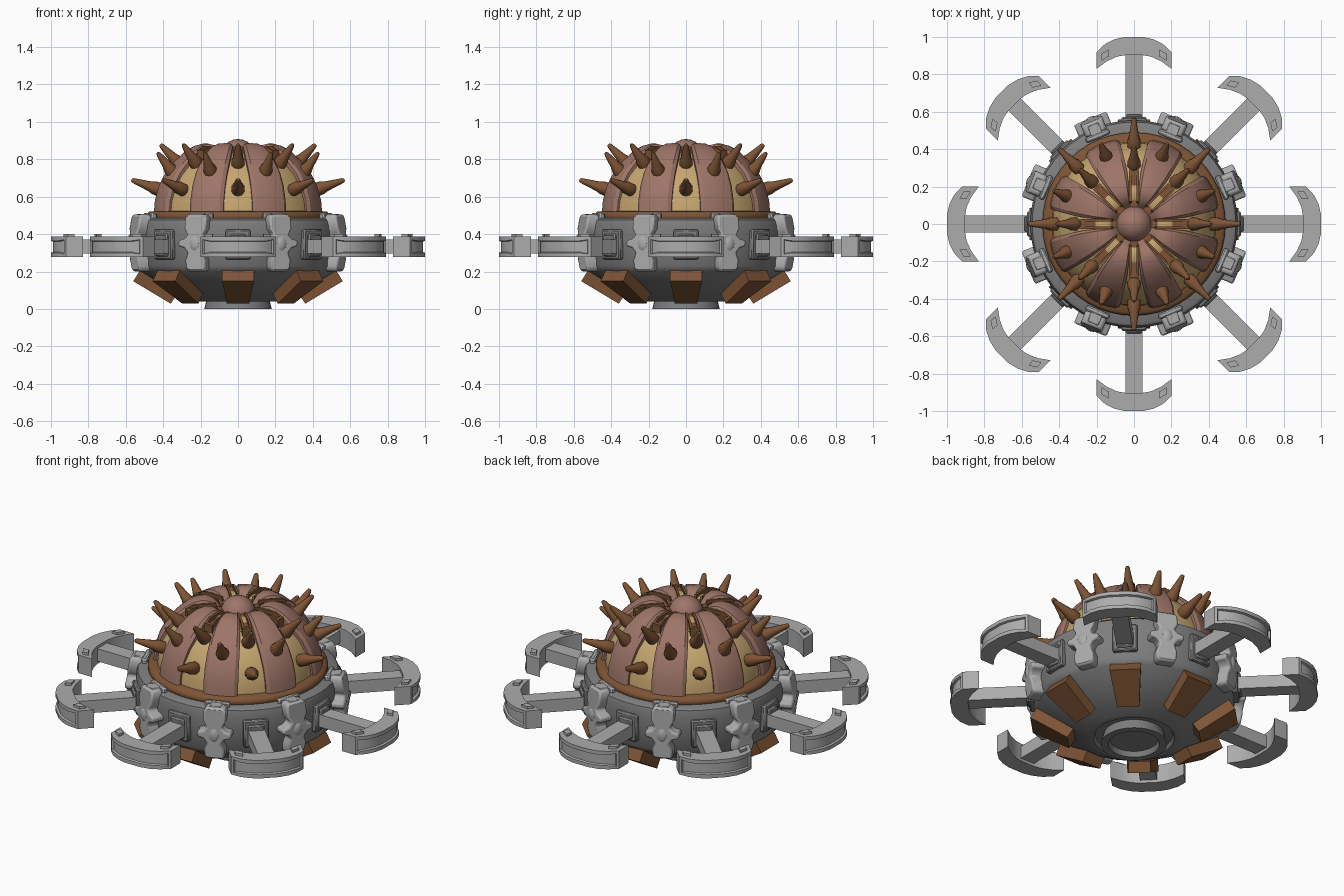
import bpy, bmesh, math
from mathutils import Matrix, Vector

if "Cube" in bpy.data.objects:
    bpy.data.objects.remove(bpy.data.objects["Cube"])


def material(name, r, g, b):
    m = bpy.data.materials.new(name)
    lin = lambda c: ((c / 255 + 0.055) / 1.055) ** 2.4
    m.diffuse_color = (lin(r), lin(g), lin(b), 1)
    m.use_nodes = True
    m.node_tree.nodes["Principled BSDF"].inputs["Base Color"].default_value = m.diffuse_color
    return m


DARK = material("dark grey metal", 126, 126, 126)
LIGHT = material("light grey metal", 172, 172, 172)
BROWN = material("brown", 126, 84, 53)
PINK = material("dusty pink brown", 158, 117, 104)
TAN = material("tan", 198, 166, 112)


def finish(name, bm, mat, angle=35):
    """Turn a bmesh into a named, coloured object with sharp edges kept."""
    bmesh.ops.recalc_face_normals(bm, faces=bm.faces[:])
    me = bpy.data.meshes.new(name)
    bm.to_mesh(me)
    bm.free()
    me.materials.append(mat)
    ob = bpy.data.objects.new(name, me)
    bpy.context.collection.objects.link(ob)
    bpy.ops.object.select_all(action='DESELECT')
    ob.select_set(True)
    bpy.context.view_layer.objects.active = ob
    bpy.ops.object.shade_smooth_by_angle(angle=math.radians(angle))
    return ob


def ring_copies(ob, offset=0.0, count=8):
    """Repeat a part built along +x around the z axis."""
    base = ob.name
    for i in range(count):
        o = ob if i == 0 else ob.copy()
        if i:
            bpy.context.collection.objects.link(o)
        o.name = f"{base}_{i + 1}"
        o.rotation_euler.z = math.radians(offset + i * 360 / count)


def lathe(name, profile, mat, steps=48, angle=35):
    bm = bmesh.new()
    vs = [bm.verts.new((r, 0, z)) for r, z in profile]
    es = [bm.edges.new(p) for p in zip(vs, vs[1:])]
    bmesh.ops.spin(bm, geom=vs + es, cent=(0, 0, 0), axis=(0, 0, 1),
                   angle=math.tau, steps=steps)
    bmesh.ops.remove_doubles(bm, verts=bm.verts[:], dist=1e-4)
    return finish(name, bm, mat, angle)


def prism(bm, points, direction):
    """Extrude a flat outline along a direction."""
    f = bm.faces.new([bm.verts.new(p) for p in points])
    res = bmesh.ops.extrude_face_region(bm, geom=[f], use_keep_orig=True)
    vs = [g for g in res["geom"] if isinstance(g, bmesh.types.BMVert)]
    bmesh.ops.translate(bm, verts=vs, vec=Vector(direction))


def box(bm, x0, x1, hw, z0, z1, hw1=None):
    """Box along x, half width hw at x0 and hw1 at x1."""
    h = hw if hw1 is None else hw1
    prism(bm, [(x0, -hw, z0), (x1, -h, z0), (x1, h, z0), (x0, hw, z0)], (0, 0, z1 - z0))


def bevel(ob, width, segments=1):
    m = ob.modifiers.new("bevel", 'BEVEL')
    m.width, m.segments, m.limit_method = width, segments, 'ANGLE'
    m.angle_limit = math.radians(40)


# Base body with foot and hollow underside
lathe("base_body", [(0, .03), (.13, .03), (.14, 0), (.18, 0), (.165, .06), (.21, .06),
                    (.22, .04), (.25, .04), (.525, .2), (.545, .23), (.555, .44),
                    (.545, .475), (.53, .485), (.40, .485)], DARK)
# Brown band under the dome
lathe("dome_band", [(.42, .47), (.475, .47), (.49, .485), (.49, .505), (.475, .52), (.42, .525)],
      BROWN, angle=60)

# Dome core (tan) and its eight raised petals share one profile
DOME = [(.462, .50), (.455, .58), (.432, .66), (.395, .73), (.345, .79), (.29, .84),
        (.24, .87), (.19, .883), (.15, .875), (.115, .85), (.09, .81)]
lathe("dome_core", [(r - .022, z - .028 * min(1, i / 5)) for i, (r, z) in enumerate(DOME)]
      + [(0, .78)], TAN, 48, 50)

HALF = [12.5, 12.6, 13, 13.6, 14.4, 15, 15, 14.5, 13.5, 12, 10]
SECTION = [(-1, -.035), (-1, -.012), (-.8, 0), (-.4, .002), (0, .003), (.4, .002),
           (.8, 0), (1, -.012), (1, -.035)]
bm = bmesh.new()
rows = []
for i, (r, z) in enumerate(DOME):
    a, b = DOME[max(i - 1, 0)], DOME[min(i + 1, len(DOME) - 1)]
    n = Vector((b[1] - a[1], a[0] - b[0])).normalized()
    row = []
    for u, off in SECTION:
        t = math.radians(HALF[i] * u)
        rr = r + n.x * off
        row.append(bm.verts.new((rr * math.cos(t), rr * math.sin(t), z + n.y * off)))
    rows.append(row)
for p, q in zip(rows, rows[1:]):
    for k in range(len(SECTION) - 1):
        bm.faces.new((p[k], p[k + 1], q[k + 1], q[k]))
bm.faces.new(rows[0])
bm.faces.new(rows[-1])
ring_copies(finish("dome_petal", bm, PINK, 30), 22.5)

# Crown knob and the radial slotted bars around it
bm = bmesh.new()
bmesh.ops.create_uvsphere(bm, u_segments=20, v_segments=12, radius=.096,
                          matrix=Matrix.Translation((0, 0, .812)))
finish("crown_knob", bm, PINK)
bm = bmesh.new()
box(bm, .09, .28, .022, .79, .845)
for y in (-.02, .02):
    prism(bm, [(.10, y - .006, .80), (.28, y - .006, .80), (.275, y - .006, .85),
               (.24, y - .006, .868), (.12, y - .006, .868)], (0, .012, 0))
box(bm, .262, .285, .026, .80, .85)
ring_copies(finish("crown_slot", bm, BROWN))


# Spikes: collared base tapering to a blunt tip
def spike(name, base, tip, offset):
    b, t = Vector((base[0], 0, base[1])), Vector((tip[0], 0, tip[1]))
    d = t - b
    rot = Vector((0, 0, 1)).rotation_difference(d)
    L = d.length
    bm = bmesh.new()
    rings = []
    for h, r in [(-.05, .03), (.0, .036), (.03, .036), (.055, .027), (L - .01, .013), (L, .008)]:
        rings.append([bm.verts.new(b + rot @ Vector((r * math.cos(k * math.tau / 10),
                      r * math.sin(k * math.tau / 10), h))) for k in range(10)])
    for p, q in zip(rings, rings[1:]):
        for k in range(10):
            bm.faces.new((p[k], p[(k + 1) % 10], q[(k + 1) % 10], q[k]))
    bm.faces.new(rings[0])
    bm.faces.new(rings[-1])
    ring_copies(finish(name, bm, BROWN, 40), offset)


spike("lower_spike", (.42, .638), (.57, .69), 0)
spike("middle_spike", (.375, .725), (.465, .835), 22.5)
spike("upper_spike", (.31, .77), (.415, .88), 0)

# Sloping brown plates under the body
bm = bmesh.new()
ends = []
for r0, z0, r1, z1, w in [(.525, .205, .56, .148, .085), (.325, .08, .36, .028, .06)]:
    ends.append([bm.verts.new(p) for p in
                 [(r0, -w, z0), (r0, w, z0), (r1, w, z1), (r1, -w, z1)]])
for k in range(4):
    bm.faces.new((ends[0][k], ends[0][(k + 1) % 4], ends[1][(k + 1) % 4], ends[1][k]))
for e in ends:
    bm.faces.new(e)
ring_copies(finish("under_plate", bm, BROWN))

# Arm sockets
bm = bmesh.new()
box(bm, .52, .572, .068, .265, .425)
box(bm, .56, .585, .045, .28, .40)
ob = finish("arm_socket", bm, DARK)
bevel(ob, .008)
ring_copies(ob)

# Arms
bm = bmesh.new()
box(bm, .54, .93, .046, .295, .37)
ring_copies(finish("arm", bm, LIGHT))

# Curved hooks with a recessed outer panel and small studs
side = [(1.0, .05), (.987, .105), (.962, .155), (.92, .2)]
inner = [(.83, .2), (.87, .145), (.895, .09), (.903, .045)]
half = side + inner
outline = [(x, y) for x, y in half] + [(x, -y) for x, y in reversed(half)]
bm = bmesh.new()
prism(bm, [(x, y, .278) for x, y in outline], (0, 0, .108))
bmesh.ops.recalc_face_normals(bm, faces=bm.faces[:])
bm.normal_update()
panel = [f for f in bm.faces if abs(f.normal.z) < .1 and f.normal.x > .5]
bmesh.ops.inset_region(bm, faces=panel, thickness=.022, depth=0)
bmesh.ops.inset_region(bm, faces=panel, thickness=.004, depth=-.012)
for s in (-1, 1):
    c = Vector((.903, s * .155, .37))
    prism(bm, [c + Vector((dx, s * dy, 0)) for dx, dy in
               [(.03, -.018), (.005, .022), (-.03, .018), (-.005, -.022)]], (0, 0, .03))
ring_copies(finish("hook", bm, LIGHT, 30))

# Clamps gripping the body between the arms
right = [(.05, .505), (.062, .485), (.062, .43), (.042, .395), (.06, .375), (.094, .365),
         (.094, .335), (.06, .325), (.042, .30), (.058, .26), (.056, .215), (.042, .2)]
outline = right + [(-y, z) for y, z in reversed(right)]
bm = bmesh.new()
prism(bm, [(.525, y, z) for y, z in outline], (.065, 0, 0))
for v in bm.verts:  # lean the face in toward its ends
    if v.co.x > .58:
        v.co.x += .022 - .9 * (v.co.z - .35) ** 2
ob = finish("clamp", bm, LIGHT, 40)
bevel(ob, .012, 2)
ring_copies(ob, 22.5)
bm = bmesh.new()
box(bm, .50, .58, .036, .46, .508)
box(bm, .495, .525, .068, .465, .512)
ob = finish("clamp_top", bm, LIGHT)
bevel(ob, .008)
ring_copies(ob, 22.5)
bm = bmesh.new()
bmesh.ops.create_uvsphere(bm, u_segments=14, v_segments=8, radius=1,
                          matrix=Matrix.Translation((.595, 0, .35)) @ Matrix.Diagonal((.025, .038, .05, 1)))
ring_copies(finish("clamp_boss", bm, LIGHT, 60), 22.5)
